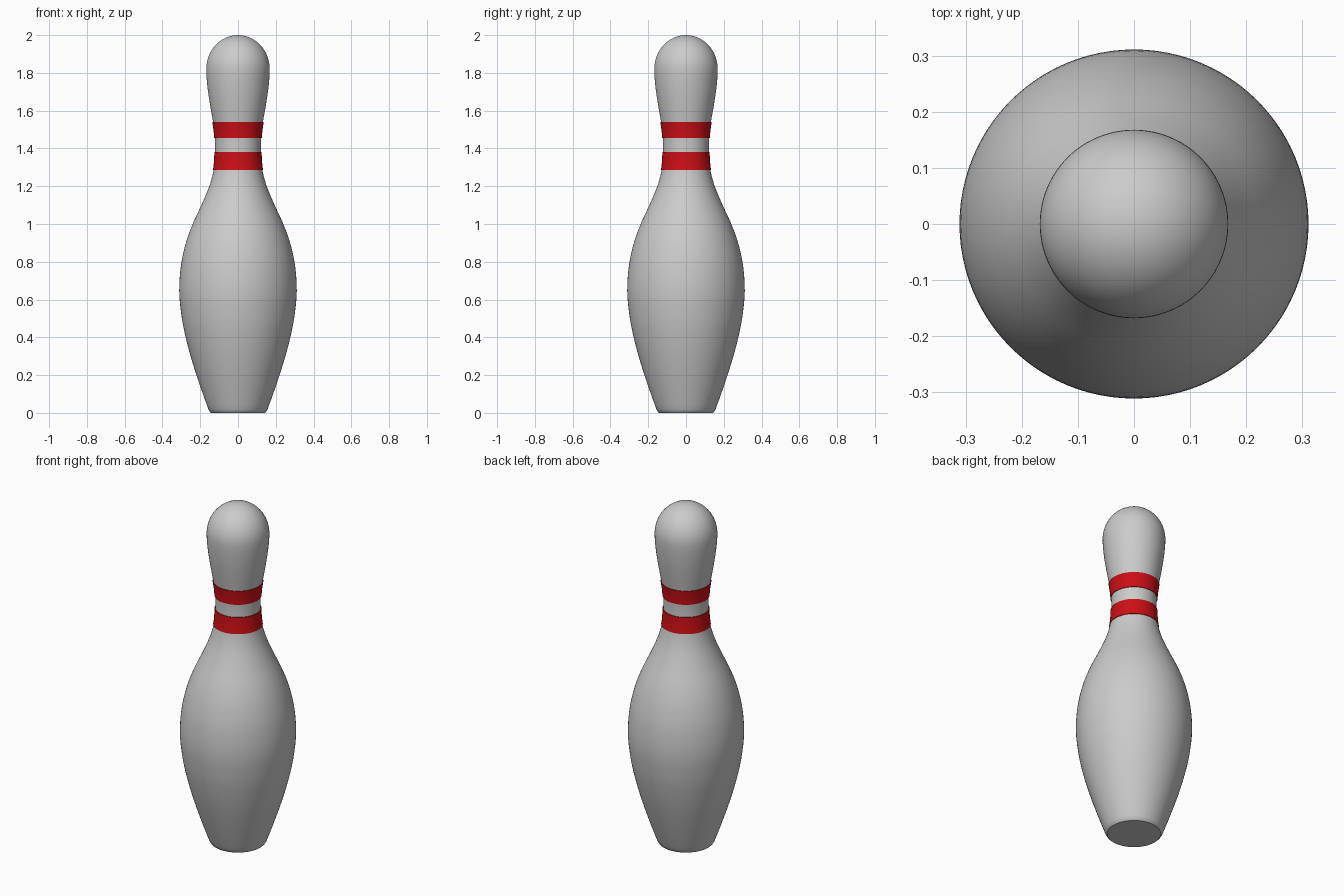
import bpy, bmesh, math

if "Cube" in bpy.data.objects:
    bpy.data.objects.remove(bpy.data.objects["Cube"])

SEGMENTS = 96

# Silhouette control points: (height, radius)
PROFILE = [(0.02, 0.157), (0.10, 0.186), (0.20, 0.220), (0.30, 0.251),
           (0.40, 0.277), (0.50, 0.297), (0.64, 0.311), (0.78, 0.302),
           (0.90, 0.276), (1.00, 0.240), (1.10, 0.194), (1.20, 0.152),
           (1.28, 0.130), (1.34, 0.123), (1.41, 0.121), (1.48, 0.124),
           (1.54, 0.132), (1.62, 0.146), (1.72, 0.161), (1.82, 0.168)]


def radius_at(z):
    """Smooth radius through the control points (cubic Hermite)."""
    p = PROFILE

    def slope(i):
        a, b = p[max(i - 1, 0)], p[min(i + 1, len(p) - 1)]
        return (b[1] - a[1]) / (b[0] - a[0])

    i = 0
    while i < len(p) - 2 and z > p[i + 1][0]:
        i += 1
    h = p[i + 1][0] - p[i][0]
    t = (z - p[i][0]) / h
    m0, m1 = slope(i) * h, slope(i + 1) * h
    if i + 1 == len(p) - 1:
        m1 = 0.0
    return ((2*t**3 - 3*t**2 + 1) * p[i][1] + (t**3 - 2*t**2 + t) * m0
            + (3*t**2 - 2*t**3) * p[i + 1][1] + (t**3 - t**2) * m1)


def lathe(name, points, closed=False, color=None):
    """Revolve (radius, height) points about z."""
    bm = bmesh.new()
    verts = [bm.verts.new((r, 0, z)) for r, z in points]
    pairs = list(zip(verts, verts[1:]))
    if closed:
        pairs.append((verts[-1], verts[0]))
    edges = [bm.edges.new(p) for p in pairs]
    bmesh.ops.spin(bm, geom=verts + edges, cent=(0, 0, 0), axis=(0, 0, 1),
                   angle=2 * math.pi, steps=SEGMENTS, use_merge=False)
    bmesh.ops.remove_doubles(bm, verts=bm.verts, dist=1e-5)
    bmesh.ops.recalc_face_normals(bm, faces=bm.faces)
    mesh = bpy.data.meshes.new(name)
    bm.to_mesh(mesh)
    bm.free()
    obj = bpy.data.objects.new(name, mesh)
    bpy.context.collection.objects.link(obj)
    if color:
        mat = bpy.data.materials.new(name + "_paint")
        mat.diffuse_color = color
        mat.use_nodes = True
        mat.node_tree.nodes["Principled BSDF"].inputs["Base Color"].default_value = mat.diffuse_color
        mesh.materials.append(mat)
    bpy.ops.object.select_all(action='DESELECT')
    obj.select_set(True)
    bpy.context.view_layer.objects.active = obj
    bpy.ops.object.shade_smooth_by_angle(angle=math.radians(35))
    return obj


# Body: flat base with a small bevel, swept sides, domed head
base = [(0, 0), (0.143, 0), (0.149, 0.005)]
sides = [(radius_at(z), z) for z in (0.02 + 1.80 * i / 72 for i in range(73))]
dome = [(0.168 * math.cos(a), 1.82 + 0.18 * math.sin(a))
        for a in (math.pi / 2 * i / 16 for i in range(1, 16))]
lathe("pin_body", base + sides + dome + [(0, 2.0)])

# Neck stripes: thin raised rings that follow the neck
for name, low, high in (("lower_stripe", 1.285, 1.38),
                        ("upper_stripe", 1.455, 1.54)):
    heights = [low + (high - low) * i / 8 for i in range(9)]
    outer = [(radius_at(z) + 0.004, z) for z in heights]
    inner = [(radius_at(z) - 0.006, z) for z in reversed(heights)]
    lathe(name, outer + inner, closed=True, color=(0.6, 0.005, 0.008, 1))
